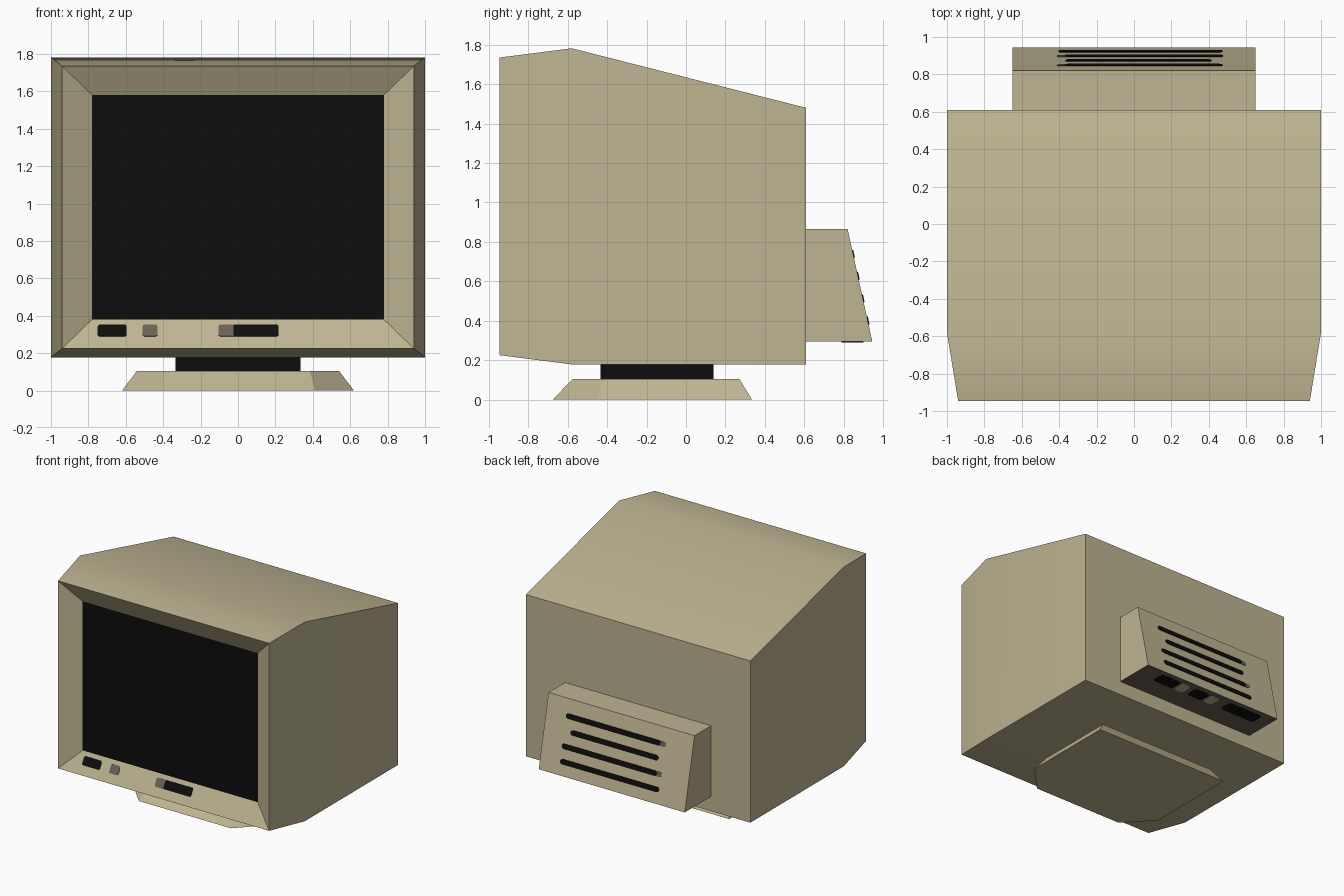
import bpy, bmesh, math
from mathutils import Vector

if "Cube" in bpy.data.objects:
    bpy.data.objects.remove(bpy.data.objects["Cube"])


def material(name, rgb):
    m = bpy.data.materials.new(name)
    m.diffuse_color = (*rgb, 1)
    m.use_nodes = True
    m.node_tree.nodes["Principled BSDF"].inputs["Base Color"].default_value = m.diffuse_color
    return m


BEIGE = material("beige plastic", (0.52, 0.462, 0.287))
BLACK = material("black", (0.004, 0.004, 0.004))
GREY = material("warm grey", (0.14, 0.12, 0.09))


def finish(name, bm, mats, smooth=None):
    bmesh.ops.recalc_face_normals(bm, faces=bm.faces)
    me = bpy.data.meshes.new(name)
    bm.to_mesh(me)
    bm.free()
    for m in mats:
        me.materials.append(m)
    if smooth:
        me.shade_smooth()
        me.set_sharp_from_angle(angle=math.radians(smooth))
    ob = bpy.data.objects.new(name, me)
    bpy.context.collection.objects.link(ob)
    return ob


def loft(rings):
    """Skin a list of equal-length rings and cap both ends."""
    bm = bmesh.new()
    vs = [[bm.verts.new(p) for p in r] for r in rings]
    n = len(rings[0])
    for a, b in zip(vs, vs[1:]):
        for i in range(n):
            j = (i + 1) % n
            bm.faces.new((a[i], a[j], b[j], b[i]))
    first = bm.faces.new(vs[0])
    last = bm.faces.new(vs[-1])
    return bm, first, last


def upright(x, y, z0, z1):
    return [(-x, y, z0), (x, y, z0), (x, y, z1), (-x, y, z1)]


def flat(x, y0, y1, z):
    return [(-x, y0, z), (x, y0, z), (x, y1, z), (-x, y1, z)]


def bar(name, x0, x1, yz, up, side, h, mat, radius, thick):
    """Thin rounded plate along x, lying on a plane given by a point and an up direction."""
    up = Vector((0, *up)).normalized()
    nrm = Vector((0, -up.z, up.y)) * side
    o = Vector(((x0 + x1) / 2, *yz))
    w, r = (x1 - x0) / 2, radius
    pts = []
    for k, (sx, sy) in enumerate(((1, 1), (-1, 1), (-1, -1), (1, -1))):
        for s in range(5):
            a = math.radians(90 * k + 22.5 * s)
            u = sx * (w - r) + r * math.cos(a)
            v = sy * (h / 2 - r) + r * math.sin(a)
            pts.append(o + Vector((u, 0, 0)) + up * v)
    bm, _, _ = loft([[p - nrm * 0.002 for p in pts], [p + nrm * thick for p in pts]])
    return finish(name, bm, [mat])


# Monitor housing: recessed bezel, front rim, widest section, back
bm, screen, _ = loft([
    upright(0.78, -0.862, 0.38, 1.58),
    upright(0.94, -0.947, 0.225, 1.735),
    upright(1.0, -0.58, 0.178, 1.782),
    upright(1.0, 0.61, 0.178, 1.48),
])
screen.material_index = 1
finish("monitor_housing", bm, [BEIGE, BLACK], 25)

# Rear connector box with a sloped back and a grey underside
bm, under, _ = loft([flat(0.65, 0.60, 0.945, 0.295), flat(0.65, 0.60, 0.82, 0.865)])
under.material_index = 1
finish("rear_box", bm, [BEIGE, GREY])


# Stand: foot with chamfered front corners, and swivel neck
def foot_ring(xf, x, yf, yc, yb, z):
    return [(-xf, yf, z), (xf, yf, z), (x, yc, z), (x, yb, z), (-x, yb, z), (-x, yc, z)]


bm, _, _ = loft([foot_ring(0.41, 0.62, -0.675, -0.457, 0.335, 0),
                 foot_ring(0.385, 0.54, -0.575, -0.41, 0.27, 0.105)])
finish("stand_foot", bm, [BEIGE])
bm, _, _ = loft([flat(0.335, -0.435, 0.14, 0.10), flat(0.335, -0.435, 0.14, 0.185)])
finish("stand_neck", bm, [BLACK])

# Controls on the lower bezel
for name, x0, x1, mat, t in (
        ("power_switch", -0.75, -0.595, BLACK, 0.005),
        ("indicator_light", -0.51, -0.43, GREY, 0.005),
        ("dial_panel_end", -0.105, 0.05, GREY, 0.003),
        ("dial_panel", -0.025, 0.217, BLACK, 0.006)):
    bar(name, x0, x1, (-0.895, 0.32), (0.085, 0.155), 1, 0.07, mat, 0.013, t)

# Vent slots on the sloped back of the rear box
for i, (z, x0, x1, grey_end) in enumerate((
        (0.738, -0.37, 0.472, True), (0.627, -0.365, 0.415, False),
        (0.513, -0.37, 0.475, True), (0.40, -0.405, 0.472, False))):
    yz = (0.945 - (z - 0.295) * 0.125 / 0.57, z)
    bar(f"vent_slot_{i + 1}", x0, x1, yz, (-0.125, 0.57), -1, 0.04, BLACK, 0.0195, 0.005)
    if grey_end:
        bar(f"vent_slot_end_{i + 1}", x0 - 0.042, 0, yz, (-0.125, 0.57), -1, 0.038, GREY, 0.018, 0.003)

# Ports and light patches under the rear box
for name, x0, x1, mat in (
        ("port_small", 0.28, 0.47, BLACK), ("port_medium", -0.01, 0.13, BLACK),
        ("port_large", -0.53, -0.21, BLACK), ("port_patch_1", 0.18, 0.265, BEIGE),
        ("port_patch_2", -0.11, -0.025, BEIGE)):
    bar(name, x0, x1, (0.845, 0.295), (1, 0), -1, 0.11, mat, 0.02, 0.005)
